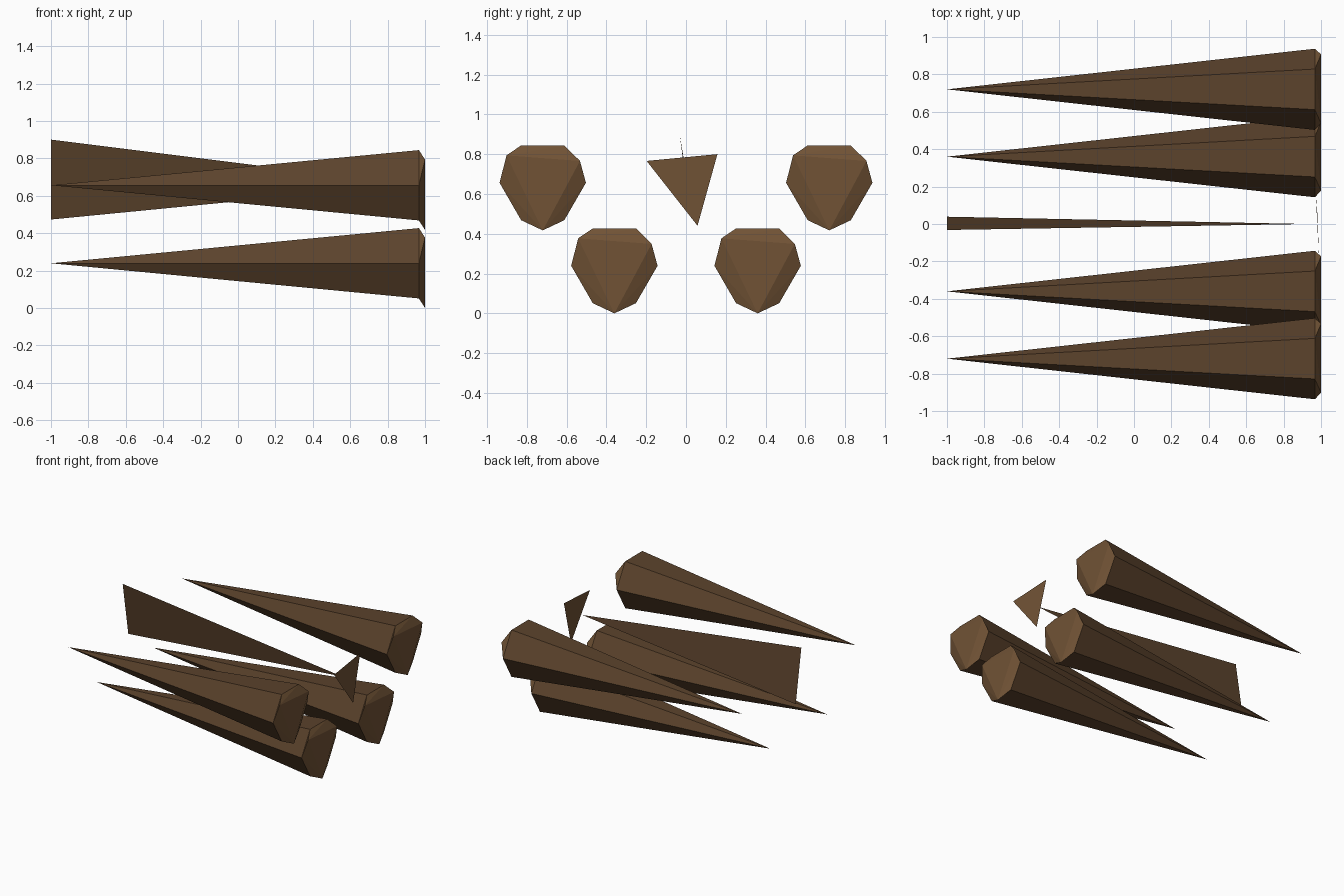
import bpy, bmesh
from math import cos, sin, pi

if "Cube" in bpy.data.objects:
    bpy.data.objects.remove(bpy.data.objects["Cube"])


def material(name, rgb):
    m = bpy.data.materials.new(name)
    m.diffuse_color = (*rgb, 1)
    m.use_nodes = True
    m.node_tree.nodes["Principled BSDF"].inputs["Base Color"].default_value = m.diffuse_color
    return m


dark_brown = material("dark_brown", (0.105, 0.055, 0.025))
brown = material("brown", (0.165, 0.086, 0.036))


def make_object(name, verts, faces, location=(0, 0, 0), dark_faces=0):
    # the first dark_faces faces are dark brown, the rest brown
    mesh = bpy.data.meshes.new(name)
    bm = bmesh.new()
    vs = [bm.verts.new(v) for v in verts]
    for n, f in enumerate(faces):
        bm.faces.new([vs[i] for i in f]).material_index = 0 if n < dark_faces else 1
    bmesh.ops.recalc_face_normals(bm, faces=bm.faces)
    bm.to_mesh(mesh)
    bm.free()
    mesh.materials.append(dark_brown)
    mesh.materials.append(brown)
    ob = bpy.data.objects.new(name, mesh)
    ob.location = location
    bpy.context.collection.objects.link(ob)
    return ob


def spike(name, y, z):
    # six-sided point along x, with a chipped triangular end
    ring = [(0.967, 0.217 * cos(i * pi / 3), 0.217 * sin(i * pi / 3)) for i in range(6)]
    end = [(1, 0.187, 0.11), (1, -0.182, 0.138), (1, 0, -0.239)]
    a, b, c, tip = 6, 7, 8, 9
    faces = [(i, (i + 1) % 6, tip) for i in range(6)]
    faces += [(0, 1, a), (1, a, b), (1, 2, b), (2, 3, b), (3, b, c),
              (3, 4, c), (4, 5, c), (5, 0, c), (0, a, c), (a, b, c)]
    return make_object(name, ring + end + [(-1, 0, 0)], faces, (0, y, z), 6)


# four spikes: a close lower pair and a wide upper pair
for side, s in (("front", -1), ("back", 1)):
    spike(f"lower_spike_{side}", 0.36 * s, 0.239)
    spike(f"upper_spike_{side}", 0.72 * s, 0.656)

# long thin blade between the upper spikes
make_object("centre_blade",
            [(-1, -0.032, 0.90), (-1, 0.039, 0.473), (0.92, 0, 0.66)], [(0, 1, 2)], dark_faces=1)

# small triangular plate at the blade's end
make_object("end_plate",
            [(0.99, -0.198, 0.766), (0.972, 0.158, 0.80), (0.98, 0.058, 0.44)], [(0, 1, 2)])
